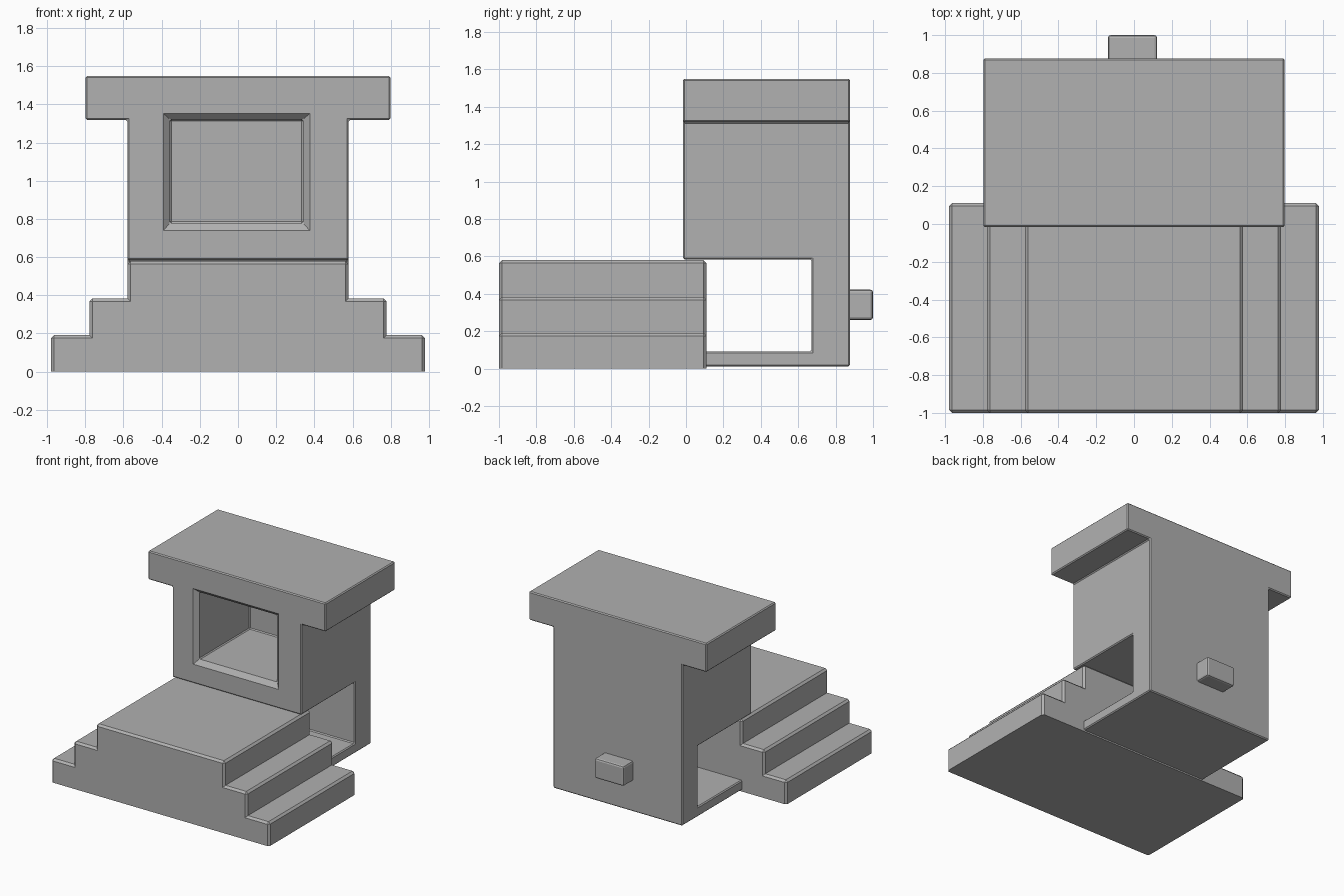
import bpy, bmesh

if "Cube" in bpy.data.objects:
    bpy.data.objects.remove(bpy.data.objects["Cube"])

# Darker grey shared by every part
grey = bpy.data.materials.new("dark_grey")
grey.diffuse_color = (0.44, 0.44, 0.44, 1)
grey.use_nodes = True
grey.node_tree.nodes["Principled BSDF"].inputs["Base Color"].default_value = grey.diffuse_color


def add_object(name, bm):
    bmesh.ops.recalc_face_normals(bm, faces=bm.faces)
    mesh = bpy.data.meshes.new(name)
    bm.to_mesh(mesh)
    bm.free()
    mesh.materials.append(grey)
    obj = bpy.data.objects.new(name, mesh)
    bpy.context.collection.objects.link(obj)
    return obj


def loft(rings):
    """Closed solid through a series of matching point rings."""
    bm = bmesh.new()
    loops = [[bm.verts.new(p) for p in ring] for ring in rings]
    n = len(loops[0])
    for a, b in zip(loops, loops[1:]):
        for i in range(n):
            j = (i + 1) % n
            bm.faces.new((a[i], a[j], b[j], b[i]))
    bm.faces.new(loops[0])
    bm.faces.new(loops[-1])
    return bm


def mirrored(half):
    return half + [(-x, z) for x, z in reversed(half)]


def extrude_y(profile, y0, y1):
    return loft([[(x, y, z) for x, z in profile] for y in (y0, y1)])


def rect_ring(x0, x1, z0, z1, y):
    return [(x0, y, z0), (x1, y, z0), (x1, y, z1), (x0, y, z1)]


def bevel_mod(obj, width, segments=1):
    m = obj.modifiers.new("edge_bevel", 'BEVEL')
    m.width, m.segments = width, segments
    m.limit_method, m.angle_limit = 'ANGLE', 1.05


def cut(obj, cutter):
    cutter.hide_render = True
    cutter.display_type = 'WIRE'
    m = obj.modifiers.new("cut", 'BOOLEAN')
    m.operation, m.solver, m.object = 'DIFFERENCE', 'EXACT', cutter


# Stepped platform, chamfered everywhere except at the ground
steps = mirrored([(0.979, 0), (0.979, 0.192), (0.779, 0.192), (0.779, 0.384),
                  (0.578, 0.384), (0.578, 0.58)])
bm = extrude_y(steps, -1.0, 0.11)
bmesh.ops.recalc_face_normals(bm, faces=bm.faces)
edges = [e for e in bm.edges
         if max(v.co.z for v in e.verts) > 0.01 and e.is_convex]
bmesh.ops.bevel(bm, geom=edges, offset=0.016, segments=1, profile=0.5,
                affect='EDGES')
add_object("stepped_platform", bm)

# Cabin with overhanging roof slab, as one T-shaped block
tee = mirrored([(0.58, 0.012), (0.58, 1.318), (0.798, 1.318), (0.798, 1.55)])
cabin = add_object("cabin_and_roof", extrude_y(tee, -0.016, 0.877))

# Opening through the sides under the cabin, leaving back wall and thin floor
gap = [(-0.2, -0.1), (0.1, -0.1), (0.1, 0.092), (0.67, 0.092),
       (0.67, 0.585), (-0.2, 0.585)]
cut(cabin, add_object("passage_cutter",
                      loft([[(x, y, z) for y, z in gap] for x in (-1, 1)])))

# Deep window recess with a chamfered rim
window = [rect_ring(-0.425, 0.41, 0.70, 1.382, -0.046),
          rect_ring(-0.357, 0.342, 0.778, 1.322, 0.015),
          rect_ring(-0.357, 0.342, 0.778, 1.322, 0.66)]
cut(cabin, add_object("window_cutter", loft(window)))
bevel_mod(cabin, 0.008)

# Small block on the back wall
knob = add_object("back_knob",
                  loft([rect_ring(-0.138, 0.123, 0.26, 0.423, y)
                        for y in (0.86, 1.0)]))
bevel_mod(knob, 0.015, 2)
